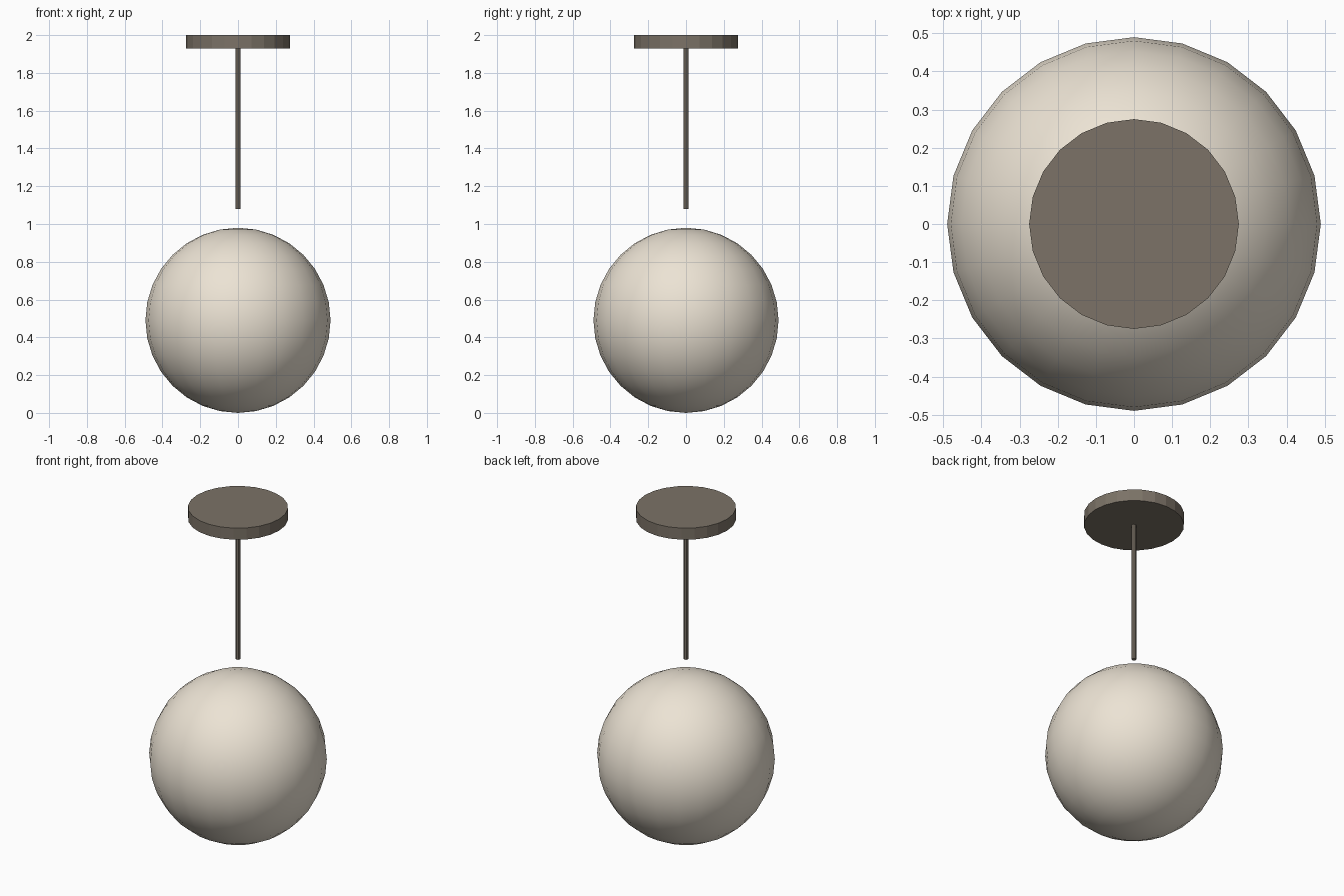
import bpy

if "Cube" in bpy.data.objects:
    bpy.data.objects.remove(bpy.data.objects["Cube"])


def material(name, color):
    m = bpy.data.materials.new(name)
    m.diffuse_color = color
    m.use_nodes = True
    m.node_tree.nodes["Principled BSDF"].inputs["Base Color"].default_value = m.diffuse_color
    return m


cream = material("cream_glass", (0.84, 0.77, 0.66, 1))
bronze = material("bronze", (0.20, 0.17, 0.135, 1))


def cylinder(name, sides, radius, z0, z1):
    bpy.ops.mesh.primitive_cylinder_add(vertices=sides, radius=radius, depth=z1 - z0,
                                        location=(0, 0, (z0 + z1) / 2))
    ob = bpy.context.object
    ob.name = name
    ob.data.materials.append(bronze)
    return ob


# Ceiling plate and hanging rod
cylinder("ceiling_plate", 24, 0.275, 1.93, 2.0)
cylinder("hanging_rod", 8, 0.0135, 1.08, 1.93)

# Globe shade, hanging just clear of the rod
bpy.ops.mesh.primitive_uv_sphere_add(segments=24, ring_count=16, radius=0.49,
                                     location=(0, 0, 0.49))
globe = bpy.context.object
globe.name = "globe_shade"
globe.data.materials.append(cream)
bpy.ops.object.shade_smooth()
